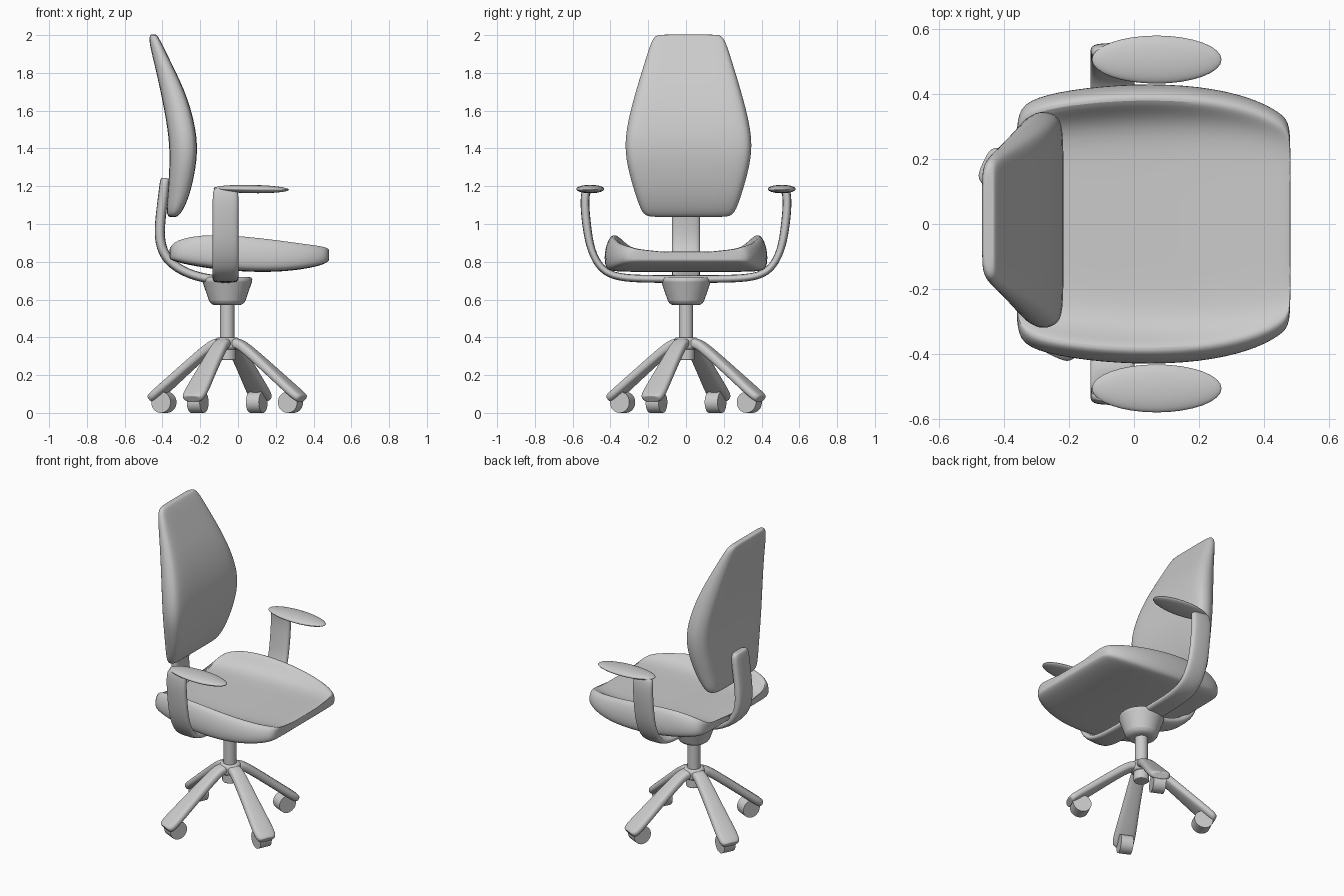
import bpy, bmesh, math
from mathutils import Vector, Matrix

if "Cube" in bpy.data.objects:
    bpy.data.objects.remove(bpy.data.objects["Cube"])

CX = -0.057  # x of the central column


def smooth(ob, angle=40):
    bpy.ops.object.select_all(action='DESELECT')
    ob.select_set(True)
    bpy.context.view_layer.objects.active = ob
    bpy.ops.object.shade_smooth_by_angle(angle=math.radians(angle))


def loft(name, rings, levels=2):
    """Skin equal-sized rings, close both ends with inset caps, subdivide."""
    def inset(r):
        c = sum(r, Vector()) / len(r)
        return [c + (p - c) * 0.7 for p in r]
    rings = [[Vector(p) for p in r] for r in rings]
    rings = [inset(rings[0])] + rings + [inset(rings[-1])]
    bm = bmesh.new()
    vs = [[bm.verts.new(p) for p in r] for r in rings]
    n = len(vs[0])
    for a, b in zip(vs, vs[1:]):
        for i in range(n):
            bm.faces.new((a[i], a[(i + 1) % n], b[(i + 1) % n], b[i]))
    bm.faces.new(vs[0])
    bm.faces.new(vs[-1])
    bmesh.ops.recalc_face_normals(bm, faces=bm.faces)
    me = bpy.data.meshes.new(name)
    bm.to_mesh(me)
    bm.free()
    ob = bpy.data.objects.new(name, me)
    bpy.context.collection.objects.link(ob)
    mod = ob.modifiers.new("Subsurf", 'SUBSURF')
    mod.levels = mod.render_levels = levels
    smooth(ob, 80)
    return ob


def strip(name, path, axis, sizes):
    """Sweep a rounded flat section along a path; sizes = (half width, half thickness)."""
    path = [Vector(p) for p in path]
    axis = Vector(axis).normalized()
    rings = []
    for i, p in enumerate(path):
        t = (path[min(i + 1, len(path) - 1)] - path[max(i - 1, 0)]).normalized()
        nrm = t.cross(axis)
        w, h = sizes[i]
        ring = []
        for k in range(12):
            c, s = math.cos(k * math.tau / 12), math.sin(k * math.tau / 12)
            c, s = (math.copysign(abs(v) ** 0.65, v) if abs(v) > 1e-6 else 0 for v in (c, s))
            ring.append(p + axis * w * c + nrm * h * s)
        rings.append(ring)
    return loft(name, rings)


def cone(name, r1, r2, z1, z2, bevel=0.0):
    bpy.ops.mesh.primitive_cone_add(vertices=32, radius1=r1, radius2=r2, depth=z2 - z1,
                                    location=(CX, 0, (z1 + z2) / 2))
    ob = bpy.context.object
    ob.name = name
    if bevel:
        m = ob.modifiers.new("Bevel", 'BEVEL')
        m.width, m.segments = bevel, 3
    smooth(ob)
    return ob


# Seat: dished sections from back to front (x, half width, bolster z, centre z, bottom z)
seat = []
for x, w, pk, c, b in [(-0.362, .33, .875, .84, .815), (-0.335, .385, .92, .848, .80),
                       (-0.2, .418, .955, .85, .77), (0, .437, .95, .845, .748),
                       (.2, .43, .925, .845, .744), (.36, .395, .90, .85, .762),
                       (.455, .345, .885, .855, .785), (.482, .31, .87, .853, .805)]:
    half = [(.3, c), (.66, c), (.8, c + (pk - c) * .5), (.88, pk), (.95, pk - (pk - b) * .12),
            (1, pk - (pk - b) * .5), (.99, b + (pk - b) * .08), (.9, b), (.4, b)]
    seat.append([(x, w * y, z) for y, z in half] + [(x, -w * y, z) for y, z in reversed(half)])
loft("seat", seat)

# Backrest: horizontal sections from bottom to top (z, half width, back x, front x)
back = []
for z, w, xb, xf in [(1.038, .215, -.365, -.325), (1.055, .25, -.38, -.30), (1.15, .285, -.372, -.255),
                     (1.30, .33, -.362, -.222), (1.45, .35, -.362, -.21), (1.67, .295, -.402, -.263),
                     (1.85, .238, -.443, -.352), (1.97, .20, -.473, -.41), (2.002, .175, -.465, -.43)]:
    d = xf - xb
    half = [(xf, .4), (xf, .86), (xf - d * .15, .96), (xf - d * .5, 1), (xb + d * .15, .9), (xb, .76), (xb, .35)]
    back.append([(x, .013 + w * y, z) for x, y in half] + [(x, .013 - w * y, z) for x, y in reversed(half)])
loft("backrest", back)

# Curved strip carrying the backrest
bp = [(-.385, 1.243), (-.387, 1.225), (-.395, 1.15), (-.415, 1.0), (-.415, .9), (-.38, .815),
      (-.30, .75), (-.18, .71), (-.06, .70)]
strip("back_support", [(x, 0, z) for x, z in bp], (0, 1, 0),
      [(.06, .022)] + [(.077, .028)] * 5 + [(.075, .025)] * 3)

# One U-shaped strip forms both armrest uprights
ap = [(.2, .708), (.36, .715), (.45, .755), (.505, .86), (.525, .98), (.537, 1.1), (.532, 1.165), (.525, 1.187)]
path = [(-.066, -y, z) for y, z in reversed(ap)] + [(-.066, y, z) for y, z in ap]
size = [(.062, .022)] + [(.07, .024)] * 3 + [(.07, .021)] * 4
strip("arm_frame", path, (1, 0, 0), size + size[::-1])

# Arm pads
for side, s in (("left", 1), ("right", -1)):
    bpy.ops.mesh.primitive_uv_sphere_add(segments=32, ring_count=16, location=(.07, s * .507, 1.185))
    ob = bpy.context.object
    ob.name = side + "_arm_pad"
    ob.scale = (.2, .074, .022)
    ob.rotation_euler.y = math.radians(1)
    smooth(ob, 80)

# Central column, hub and tilt housing
cone("tilt_housing", .088, .14, .57, .72, .025)
cone("gas_column", .038, .038, .36, .60)
cone("hub_sleeve", .046, .046, .28, .38, .006)
cone("hub_cap", .062, .062, .335, .4, .015)

# Four splayed legs with casters
lp = [(0, .37, .04, .028), (.06, .372, .042, .028), (.11, .342, .046, .028), (.25, .228, .055, .027),
      (.38, .12, .068, .027), (.425, .085, .066, .026), (.44, .074, .05, .022)]
for i in range(4):
    a = math.radians(65 + 90 * i)
    d, side = Vector((math.cos(a), math.sin(a), 0)), Vector((-math.sin(a), math.cos(a), 0))
    o = Vector((CX, 0, 0))
    strip(f"leg_{i + 1}", [o + d * r + Vector((0, 0, z)) for r, z, _, _ in lp], side,
          [(w, h) for _, _, w, h in lp])
    bpy.ops.mesh.primitive_cylinder_add(vertices=32, radius=.056, depth=.075,
                                        location=o + d * .37 + Vector((0, 0, .056)),
                                        rotation=(math.pi / 2, 0, a))
    bpy.context.object.name = f"caster_{i + 1}"
    smooth(bpy.context.object)
